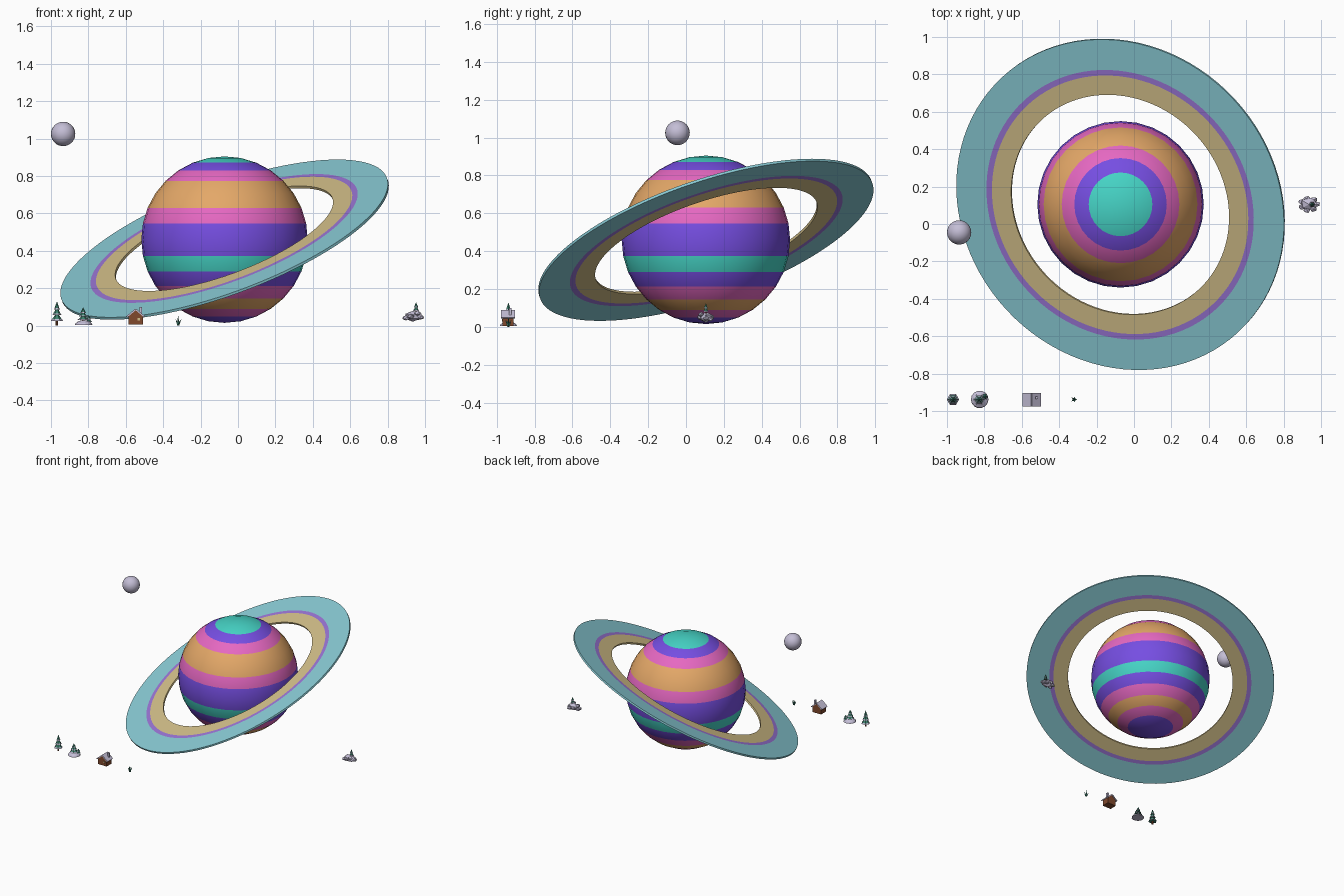
import bpy, bmesh, math, random
from mathutils import Vector, Matrix

if "Cube" in bpy.data.objects:
    bpy.data.objects.remove(bpy.data.objects["Cube"])

random.seed(4)


def colour(name, r, g, b):
    lin = [((c / 255 + 0.055) / 1.055) ** 2.4 for c in (r, g, b)]
    m = bpy.data.materials.new(name)
    m.diffuse_color = (*lin, 1)
    m.use_nodes = True
    m.node_tree.nodes["Principled BSDF"].inputs["Base Color"].default_value = m.diffuse_color
    return m


TURQ = colour("turquoise", 70, 212, 198)
VIOLET = colour("violet", 118, 78, 226)
PINK = colour("pink", 230, 104, 194)
ORANGE = colour("orange", 228, 168, 104)
ICE = colour("ice_blue", 138, 204, 214)
PURPLE = colour("soft_purple", 155, 118, 214)
SAND = colour("sand", 212, 192, 138)
GREY = colour("lavender_grey", 196, 190, 214)
GREEN = colour("pine_green", 62, 132, 112)
BROWN = colour("brown", 128, 72, 44)


def finish(name, bm, mats, smooth=False):
    bmesh.ops.recalc_face_normals(bm, faces=bm.faces)
    me = bpy.data.meshes.new(name)
    bm.to_mesh(me)
    bm.free()
    ob = bpy.data.objects.new(name, me)
    bpy.context.collection.objects.link(ob)
    for m in mats:
        me.materials.append(m)
    if smooth:
        bpy.ops.object.select_all(action='DESELECT')
        ob.select_set(True)
        bpy.context.view_layer.objects.active = ob
        bpy.ops.object.shade_smooth_by_angle(angle=math.radians(35))
    return ob


def lathe(bm, profile, n, at, closed=False):
    """Revolve (radius, height, material index) points round a vertical axis."""
    rings = []
    for r, z, _ in profile:
        if r == 0:
            rings.append([bm.verts.new(Vector(at) + Vector((0, 0, z)))] * n)
        else:
            rings.append([bm.verts.new(Vector(at) + Vector((
                r * math.cos(math.tau * i / n), r * math.sin(math.tau * i / n), z)))
                for i in range(n)])
    count = len(profile) if closed else len(profile) - 1
    for k in range(count):
        a, b = rings[k], rings[(k + 1) % len(rings)]
        for i in range(n):
            j = (i + 1) % n
            loop = list(dict.fromkeys((a[i], a[j], b[j], b[i])))
            if len(loop) > 2:
                bm.faces.new(loop).material_index = profile[k][2]


def box(bm, centre, size, rot=None, mat=0):
    m = Matrix.Translation(centre) @ (rot or Matrix()) @ Matrix.Diagonal((*size, 1))
    vs = bmesh.ops.create_cube(bm, size=1, matrix=m)["verts"]
    for f in {f for v in vs for f in v.link_faces}:
        f.material_index = mat


# Banded planet: one colour per latitude row, top to bottom
CENTRE = Vector((-0.072, 0.105, 0.46))
rows = [0, 0, 1, 2, 3, 3, 2, 1, 1, 0, 1, 2, 3, 2, 1, 1]
profile = []
for k in range(17):
    t = math.pi * k / 16
    r = 0 if k in (0, 16) else 0.445 * math.sin(t)
    profile.append((r, 0.445 * math.cos(t), rows[min(k, 15)]))
bm = bmesh.new()
lathe(bm, profile, 32, CENTRE)
finish("planet", bm, [TURQ, VIOLET, PINK, ORANGE], True)

# Tilted ring with three colour bands
h = 0.007
radii = [(0.618, 0), (0.727, 1), (0.758, 2), (0.929, 2)]
top = [(r, h, m) for r, m in radii]
bottom = [(0.929, -h, 2), (0.758, -h, 1), (0.727, -h, 0), (0.618, -h, 0)]
bm = bmesh.new()
lathe(bm, top + bottom, 96, (0, 0, 0), closed=True)
ring = finish("planet_ring", bm, [SAND, PURPLE, ICE], True)
tilt = Vector((-0.333, -0.309, 0.891)).to_track_quat('Z', 'Y')
ring.data.transform(Matrix.Translation(CENTRE) @ tilt.to_matrix().to_4x4())

# Moon
bm = bmesh.new()
bmesh.ops.create_uvsphere(bm, u_segments=24, v_segments=16, radius=0.065,
                          matrix=Matrix.Translation((-0.935, -0.045, 1.025)))
finish("moon", bm, [GREY], True)


# Snow-edged pine trees
def pine(name, x, y, z, height, radius, tiers=3):
    bm = bmesh.new()
    trunk = height * 0.2
    lathe(bm, [(0, 0, 2), (radius * 0.2, 0, 2), (radius * 0.2, trunk * 1.3, 2)], 6, (x, y, z))
    step = (height - trunk) / (tiers + 0.5)
    for i in range(tiers):
        r = radius * (1 - 0.26 * i)
        b = trunk + step * i
        t = step * 1.5
        lathe(bm, [(0, b, 0), (r, b, 1), (r * 0.8, b + t * 0.2, 0), (0, b + t, 0)], 6, (x, y, z))
    finish(name, bm, [GREEN, GREY, BROWN])


pine("tall_pine", -0.968, -0.938, 0, 0.13, 0.033)
pine("hill_pine", -0.828, -0.938, 0.012, 0.085, 0.032)
pine("small_pine", -0.798, -0.922, 0.01, 0.045, 0.018, 2)

# Snow mound beneath the second pine
bm = bmesh.new()
lathe(bm, [(0, 0.004, 0), (0.047, 0.004, 0), (0.042, 0.014, 0), (0.026, 0.025, 0), (0, 0.03, 0)],
      14, (-0.825, -0.938, 0))
finish("snow_mound", bm, [GREY])

# Cabin: gabled body, snowy roof slabs, chimney, door and window
CX, CY = -0.547, -0.94
bm = bmesh.new()
outline = [(-0.038, 0.005), (0.038, 0.005), (0.038, 0.05), (0, 0.083), (-0.038, 0.05)]
front = [bm.verts.new((CX + x, CY - 0.03, z)) for x, z in outline]
back = [bm.verts.new((CX + x, CY + 0.03, z)) for x, z in outline]
bm.faces.new(front)
bm.faces.new(back)
for i in range(5):
    j = (i + 1) % 5
    bm.faces.new((front[i], front[j], back[j], back[i]))
finish("cabin_walls", bm, [BROWN])

bm = bmesh.new()
for s in (-1, 1):
    box(bm, (CX + s * 0.024, CY, 0.067), (0.062, 0.072, 0.008),
        Matrix.Rotation(s * math.radians(40), 4, 'Y'))
finish("cabin_roof", bm, [GREY])

bm = bmesh.new()
box(bm, (CX + 0.027, CY + 0.012, 0.08), (0.014, 0.014, 0.04))
finish("chimney", bm, [GREY])

bm = bmesh.new()
box(bm, (CX + 0.016, CY - 0.031, 0.035), (0.013, 0.003, 0.014))
finish("cabin_window", bm, [SAND])

# Little tuft of pointed leaves
bm = bmesh.new()
for k in range(6):
    a = math.tau * k / 5
    lean = 0 if k == 5 else 0.5
    length = 0.052 if k == 5 else 0.036
    m = (Matrix.Translation((-0.32, -0.938, 0.004)) @ Matrix.Rotation(a, 4, 'Z')
         @ Matrix.Rotation(lean, 4, 'Y') @ Matrix.Translation((0, 0, length / 2)))
    bmesh.ops.create_cone(bm, segments=4, radius1=0.007, radius2=0, depth=length,
                          cap_ends=True, matrix=m)
finish("leaf_tuft", bm, [GREEN])

# Craggy asteroid made of a lumpy core and loose rocks
bm = bmesh.new()
AST = Vector((0.935, 0.105, 0.05))
lumps = [((0, 0, 0), (0.05, 0.04, 0.028))]
for k in range(7):
    a = math.tau * k / 7
    lumps.append(((0.042 * math.cos(a), 0.032 * math.sin(a), random.uniform(-0.012, 0.018)),
                  (0.021, 0.016, 0.014)))
for off, size in lumps:
    m = Matrix.Translation(AST + Vector(off)) @ Matrix.Diagonal((*size, 1))
    vs = bmesh.ops.create_icosphere(bm, subdivisions=1, radius=1, matrix=m)["verts"]
    c = AST + Vector(off)
    for v in vs:
        v.co = c + (v.co - c) * random.uniform(0.8, 1.1)
finish("asteroid", bm, [GREY])
pine("asteroid_pine", 0.952, 0.105, 0.068, 0.057, 0.016, 2)
